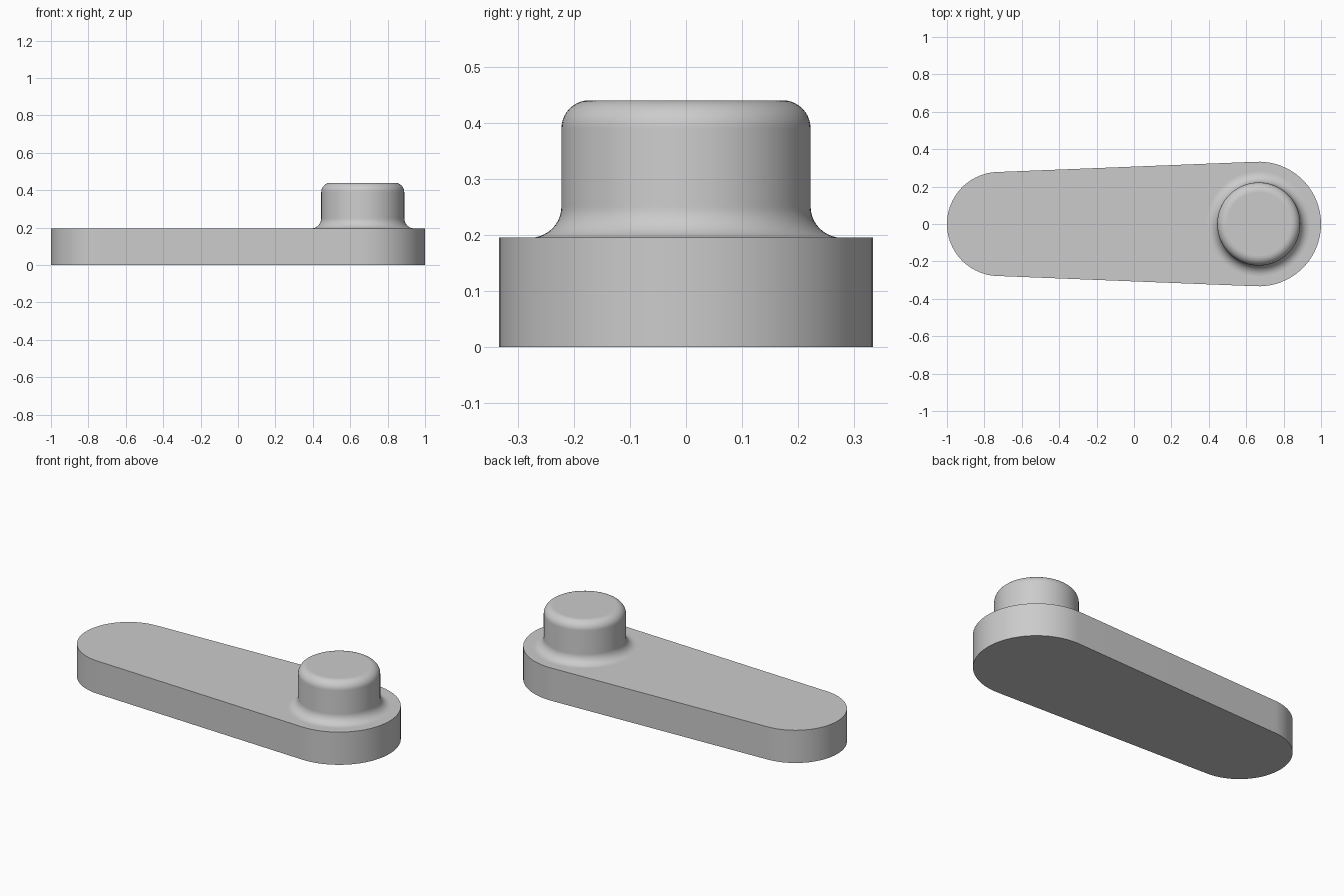
import bpy, bmesh
from math import sin, cos, pi, asin, radians

default = bpy.data.objects.get("Cube")
if default:
    bpy.data.objects.remove(default, do_unlink=True)

grey = bpy.data.materials.new("light grey")
grey.use_nodes = True
colour = (0.6, 0.6, 0.6, 1)
grey.diffuse_color = colour
grey.node_tree.nodes["Principled BSDF"].inputs["Base Color"].default_value = colour

PLATE_H = 0.195
BIG_X, BIG_R = 0.667, 0.333
SMALL_X, SMALL_R = -0.722, 0.278


def finish(name, bm):
    bmesh.ops.recalc_face_normals(bm, faces=bm.faces[:])
    mesh = bpy.data.meshes.new(name)
    bm.to_mesh(mesh)
    bm.free()
    mesh.materials.append(grey)
    obj = bpy.data.objects.new(name, mesh)
    bpy.context.collection.objects.link(obj)
    bpy.ops.object.select_all(action='DESELECT')
    obj.select_set(True)
    bpy.context.view_layer.objects.active = obj
    bpy.ops.object.shade_smooth_by_angle(angle=radians(30))
    return obj


def arc(cx, cy, r, start, end, n):
    steps = [start + (end - start) * i / n for i in range(n + 1)]
    return [(cx + r * cos(a), cy + r * sin(a)) for a in steps]


# Tapered arm: two round ends joined by tangent sides
tilt = asin((BIG_R - SMALL_R) / (BIG_X - SMALL_X))
side = pi / 2 - tilt * -1 - 2 * tilt
outline = arc(BIG_X, 0, BIG_R, -pi / 2 - tilt, pi / 2 + tilt, 48)
outline += arc(SMALL_X, 0, SMALL_R, pi / 2 + tilt, 3 * pi / 2 - tilt, 48)
bm = bmesh.new()
base = bm.faces.new([bm.verts.new((x, y, 0)) for x, y in outline])
top = bmesh.ops.extrude_face_region(bm, geom=[base], use_keep_orig=True)
moved = [v for v in top["geom"] if isinstance(v, bmesh.types.BMVert)]
bmesh.ops.translate(bm, verts=moved, vec=(0, 0, PLATE_H))
finish("tapered_arm", bm)

# Round boss: fillet at the foot, rounded rim at the top
FOOT, RIM, BOSS_R, BOSS_TOP = 0.056, 0.05, 0.222, 0.44
profile = arc(BOSS_R + FOOT, PLATE_H + FOOT, FOOT, -pi / 2, -pi, 10)
profile += arc(BOSS_R - RIM, BOSS_TOP - RIM, RIM, 0, pi / 2, 10)
SEGMENTS = 96
bm = bmesh.new()
rings = []
for r, z in profile:
    rings.append([bm.verts.new((BIG_X + x, y, z))
                  for x, y in arc(0, 0, r, 0, 2 * pi, SEGMENTS)[:-1]])
for low, high in zip(rings, rings[1:]):
    for i in range(SEGMENTS):
        j = (i + 1) % SEGMENTS
        bm.faces.new((low[i], low[j], high[j], high[i]))
cap = bm.faces.new(rings[-1])
boss = finish("round_boss", bm)

# Keep the cap perfectly flat
for face in boss.data.polygons:
    if len(face.vertices) > 4:
        face.use_smooth = False
